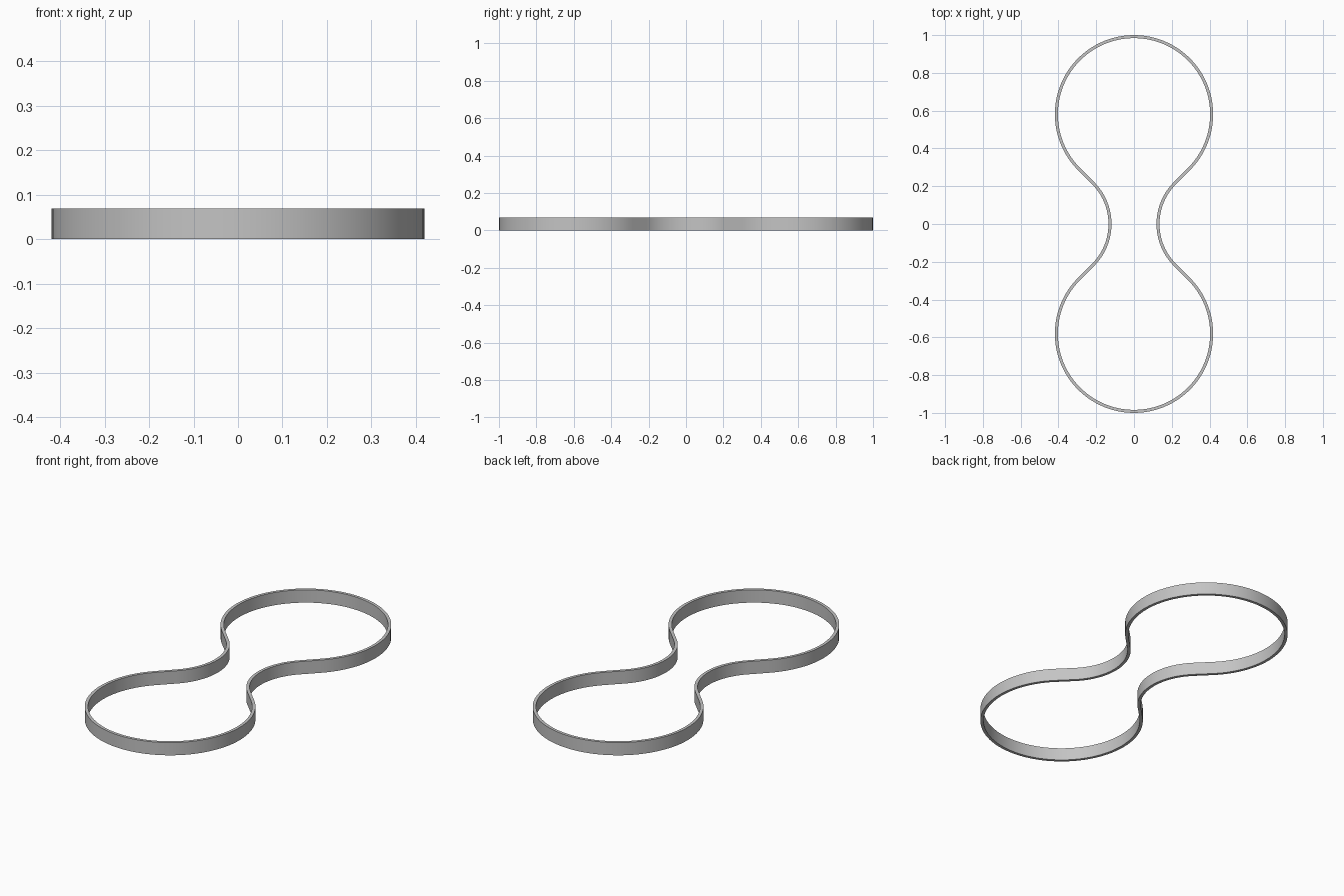
import bpy
import bmesh
from math import radians, cos, sin, sqrt

cube = bpy.data.objects.get("Cube")
if cube:
    bpy.data.objects.remove(cube, do_unlink=True)

HEIGHT = 0.069
WALL = 0.016
LOBE_R = 0.419          # outer radius of the two round lobes
LOBE_Y = 1 - LOBE_R     # lobe centre
WAIST_X = 0.135         # outer half width of the waist

# Waist arc that meets the lobe along a straight 45 degree tangent
DIAG = sqrt(0.5)
WAIST_R = (WAIST_X - LOBE_R / DIAG + LOBE_Y) / (1 / DIAG - 1)
WAIST_C = WAIST_X + WAIST_R


def arc(cx, cy, radius, start, end, steps):
    angles = [radians(start + (end - start) * i / steps) for i in range(steps + 1)]
    return [(cx + radius * cos(a), cy + radius * sin(a)) for a in angles]


def outline(inset):
    """Closed peanut outline, mirrored from one quarter."""
    quarter = arc(0, LOBE_Y, LOBE_R - inset, 90, -45, 36)
    quarter += arc(WAIST_C, 0, WAIST_R + inset, 135, 180, 12)
    half = quarter + [(x, -y) for x, y in quarter[-2::-1]]
    return half + [(-x, y) for x, y in half[-2:0:-1]]


# Band wall: four loops joined around its rectangular section
bm = bmesh.new()
loops = []
for inset, z in ((0, 0), (0, HEIGHT), (WALL, HEIGHT), (WALL, 0)):
    loops.append([bm.verts.new((x, y, z)) for x, y in outline(inset)])
count = len(loops[0])
for k in range(4):
    a, b = loops[k], loops[(k + 1) % 4]
    for i in range(count):
        j = (i + 1) % count
        bm.faces.new((a[i], a[j], b[j], b[i]))
bmesh.ops.recalc_face_normals(bm, faces=bm.faces)
mesh = bpy.data.meshes.new("peanut_band")
bm.to_mesh(mesh)
bm.free()

band = bpy.data.objects.new("peanut_band", mesh)
bpy.context.collection.objects.link(band)

# Plain grey material
grey = bpy.data.materials.new("light_grey")
grey.use_nodes = True
colour = (0.55, 0.55, 0.55, 1)
grey.diffuse_color = colour
grey.node_tree.nodes["Principled BSDF"].inputs["Base Color"].default_value = colour
mesh.materials.append(grey)

# Smooth walls with crisp rims
bpy.ops.object.select_all(action="DESELECT")
band.select_set(True)
bpy.context.view_layer.objects.active = band
bpy.ops.object.shade_smooth_by_angle(angle=radians(30))
